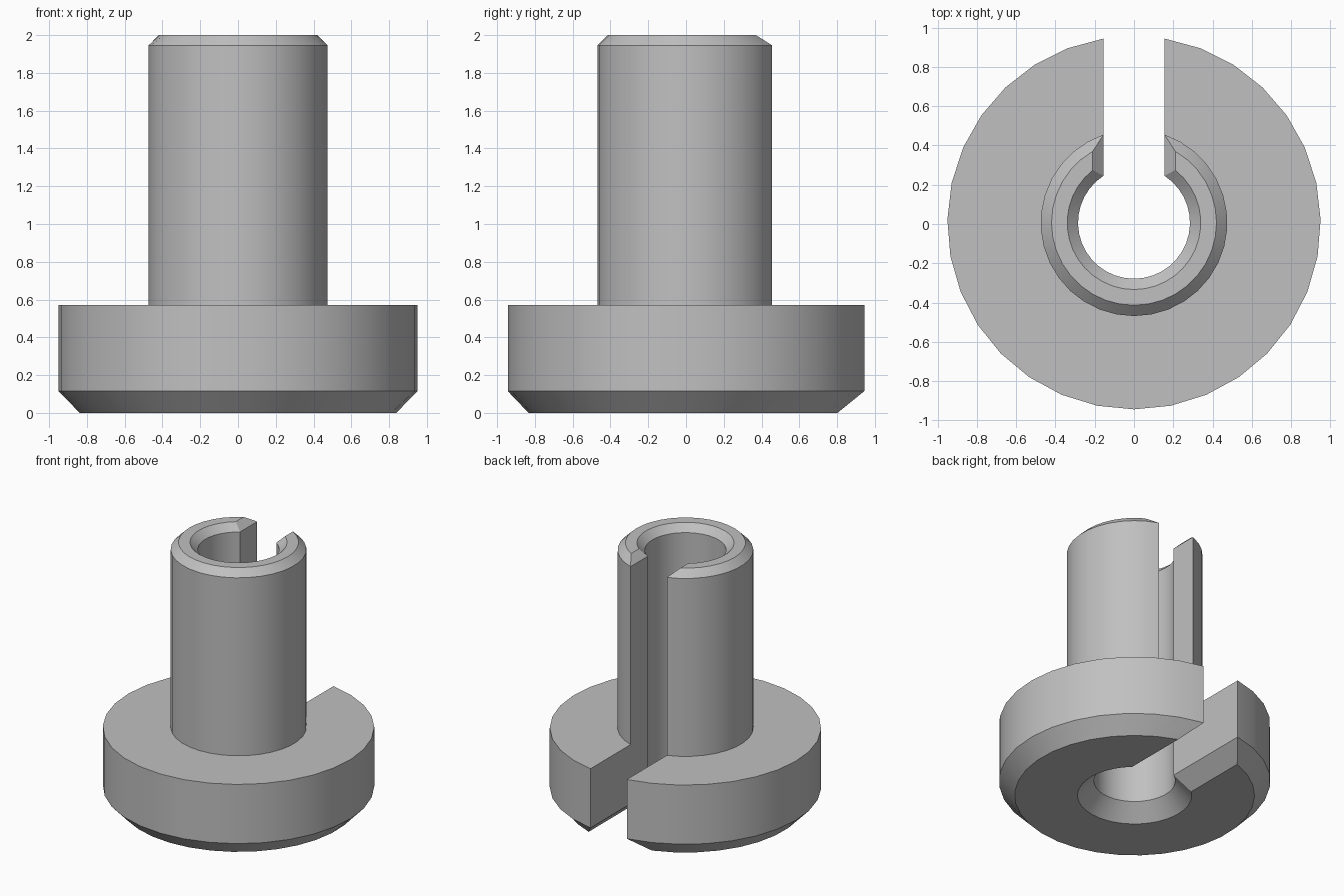
import bpy
import bmesh
import math

cube = bpy.data.objects.get("Cube")
if cube:
    bpy.data.objects.remove(cube, do_unlink=True)

# Material
grey = bpy.data.materials.new("plain grey")
grey.use_nodes = True
colour = (0.53, 0.53, 0.53, 1)
grey.diffuse_color = colour
grey.node_tree.nodes["Principled BSDF"].inputs["Base Color"].default_value = colour

STEPS = 30
CENTRE_Y = 0.0065
SLOT, SLOT_TOP, SLOT_BOTTOM = 0.155, 0.21, 0.27   # half widths of the slot

# Closed cross-section as (radius, height, slot half width)
profile = [
    (0.40, 0, SLOT_BOTTOM), (0.84, 0, SLOT_BOTTOM),
    (0.95, 0.115, SLOT), (0.95, 0.572, SLOT),
    (0.475, 0.572, SLOT), (0.475, 1.946, SLOT),
    (0.42, 2, SLOT_TOP), (0.34, 2, SLOT_TOP),
    (0.285, 1.946, SLOT), (0.285, 0.115, SLOT),
]

# Sweep each ring from one slot wall round the front to the other
bm = bmesh.new()
rings = []
for radius, z, half in profile:
    gap = math.asin(half / radius)
    ring = []
    for i in range(STEPS + 1):
        a = math.pi / 2 + gap + (2 * math.pi - 2 * gap) * i / STEPS
        ring.append(bm.verts.new((radius * math.cos(a), radius * math.sin(a) + CENTRE_Y, z)))
    rings.append(ring)

for k, ring in enumerate(rings):
    following = rings[(k + 1) % len(rings)]
    for i in range(STEPS):
        bm.faces.new((ring[i], ring[i + 1], following[i + 1], following[i]))

# Slot walls, with chamfers at the bottom and the top
for end in (0, STEPS):
    for wall in ((9, 0, 1, 2), (2, 3, 4, 5, 8, 9), (5, 6, 7, 8)):
        bm.faces.new([rings[k][end] for k in wall])

bmesh.ops.recalc_face_normals(bm, faces=bm.faces)
mesh = bpy.data.meshes.new("slotted_flanged_bushing")
bm.to_mesh(mesh)
bm.free()
mesh.materials.append(grey)
bushing = bpy.data.objects.new("slotted_flanged_bushing", mesh)
bpy.context.collection.objects.link(bushing)

# Smooth curved walls, keep the chamfer edges sharp
bpy.ops.object.select_all(action="DESELECT")
bushing.select_set(True)
bpy.context.view_layer.objects.active = bushing
bpy.ops.object.shade_smooth_by_angle(angle=math.radians(25))
